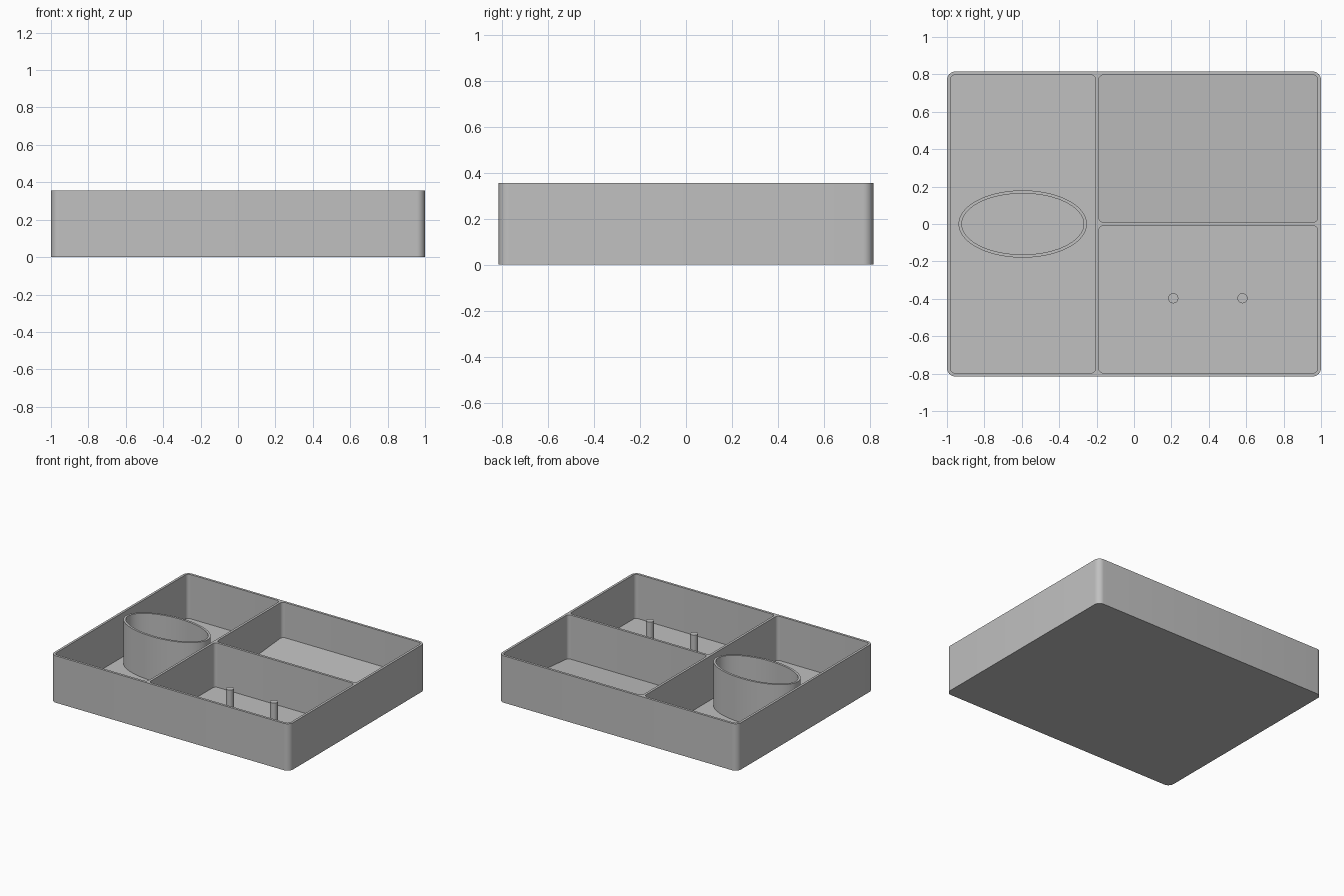
import bpy
import bmesh
from math import cos, sin, pi, radians

old = bpy.data.objects.get("Cube")
if old:
    bpy.data.objects.remove(old, do_unlink=True)

HEIGHT = 0.355
HALF_X, HALF_Y = 1.0, 0.815
WALL, FLOOR = 0.018, 0.02
DIVIDER_X = -0.197          # centre of the long divider
RAMP_TOP = 0.088            # rear edge of the sloping floor

grey = bpy.data.materials.new("matte grey")
grey.use_nodes = True
grey.diffuse_color = (0.53, 0.53, 0.53, 1)
grey.node_tree.nodes["Principled BSDF"].inputs["Base Color"].default_value = grey.diffuse_color


def finish(name, bm):
    """Turn a bmesh into a shaded, coloured object."""
    bmesh.ops.recalc_face_normals(bm, faces=bm.faces)
    mesh = bpy.data.meshes.new(name)
    bm.to_mesh(mesh)
    bm.free()
    obj = bpy.data.objects.new(name, mesh)
    bpy.context.collection.objects.link(obj)
    mesh.materials.append(grey)
    return obj


def smooth(obj):
    bpy.ops.object.select_all(action="DESELECT")
    obj.select_set(True)
    bpy.context.view_layer.objects.active = obj
    bpy.ops.object.shade_smooth_by_angle(angle=radians(30))


def rounded_prism(name, x0, x1, y0, y1, radius, bottom, top, steps=8):
    """Upright block with rounded corners; bottom is a height as a function of y."""
    outline = []
    corners = [(x1, y1, -1, -1), (x0, y1, 1, -1), (x0, y0, 1, 1), (x1, y0, -1, 1)]
    for quarter, (cx, cy, sx, sy) in enumerate(corners):
        for i in range(steps + 1):
            a = (quarter + i / steps) * pi / 2
            outline.append((cx + sx * radius + radius * cos(a),
                            cy + sy * radius + radius * sin(a)))
    bm = bmesh.new()
    low = [bm.verts.new((x, y, bottom(y))) for x, y in outline]
    high = [bm.verts.new((x, y, top)) for x, y in outline]
    bm.faces.new(low[::-1])
    bm.faces.new(high)
    for i in range(len(low)):
        j = (i + 1) % len(low)
        bm.faces.new((low[i], low[j], high[j], high[i]))
    return finish(name, bm)


def flat(y):
    return FLOOR


def ramp(y):
    return FLOOR + (RAMP_TOP - FLOOR) * y / (HALF_Y - WALL)


# Tray body with three compartments
tray = rounded_prism("tray", -HALF_X, HALF_X, -HALF_Y, HALF_Y, 0.045, lambda y: 0, HEIGHT)
in_x, in_y, half = HALF_X - WALL, HALF_Y - WALL, WALL / 2
pockets = [
    ("long_pocket", -in_x, DIVIDER_X - half, -in_y, in_y, flat),
    ("front_pocket", DIVIDER_X + half, in_x, -in_y, -half, flat),
    ("ramp_pocket", DIVIDER_X + half, in_x, half, in_y, ramp),
]
for name, x0, x1, y0, y1, bottom in pockets:
    cutter = rounded_prism(name, x0, x1, y0, y1, 0.025, bottom, HEIGHT + 0.1)
    cutter.hide_render = True
    cut = tray.modifiers.new(name, "BOOLEAN")
    cut.operation, cut.solver, cut.object = "DIFFERENCE", "EXACT", cutter
    bpy.context.view_layer.objects.active = tray
    bpy.ops.object.modifier_apply(modifier=cut.name)
    bpy.data.objects.remove(cutter, do_unlink=True)
smooth(tray)

# Oval cup standing in the long compartment
bm = bmesh.new()
SIDES = 72
rings = []
for rx, ry, z in [(0.343, 0.18, FLOOR / 2), (0.343, 0.18, HEIGHT),
                  (0.326, 0.163, HEIGHT), (0.326, 0.163, FLOOR / 2)]:
    rings.append([bm.verts.new((-0.595 + rx * cos(2 * pi * i / SIDES),
                                ry * sin(2 * pi * i / SIDES), z)) for i in range(SIDES)])
for k, ring in enumerate(rings):
    after = rings[(k + 1) % len(rings)]
    for i in range(SIDES):
        j = (i + 1) % SIDES
        bm.faces.new((ring[i], ring[j], after[j], after[i]))
smooth(finish("oval_cup", bm))

# Two pegs in the front compartment
for name, x in (("right_peg", 0.21), ("left_peg", 0.58)):
    bpy.ops.mesh.primitive_cylinder_add(vertices=32, radius=0.027, depth=0.25,
                                        location=(x, -0.397, 0.135))
    peg = bpy.context.object
    peg.name = name
    peg.data.materials.append(grey)
    smooth(peg)
